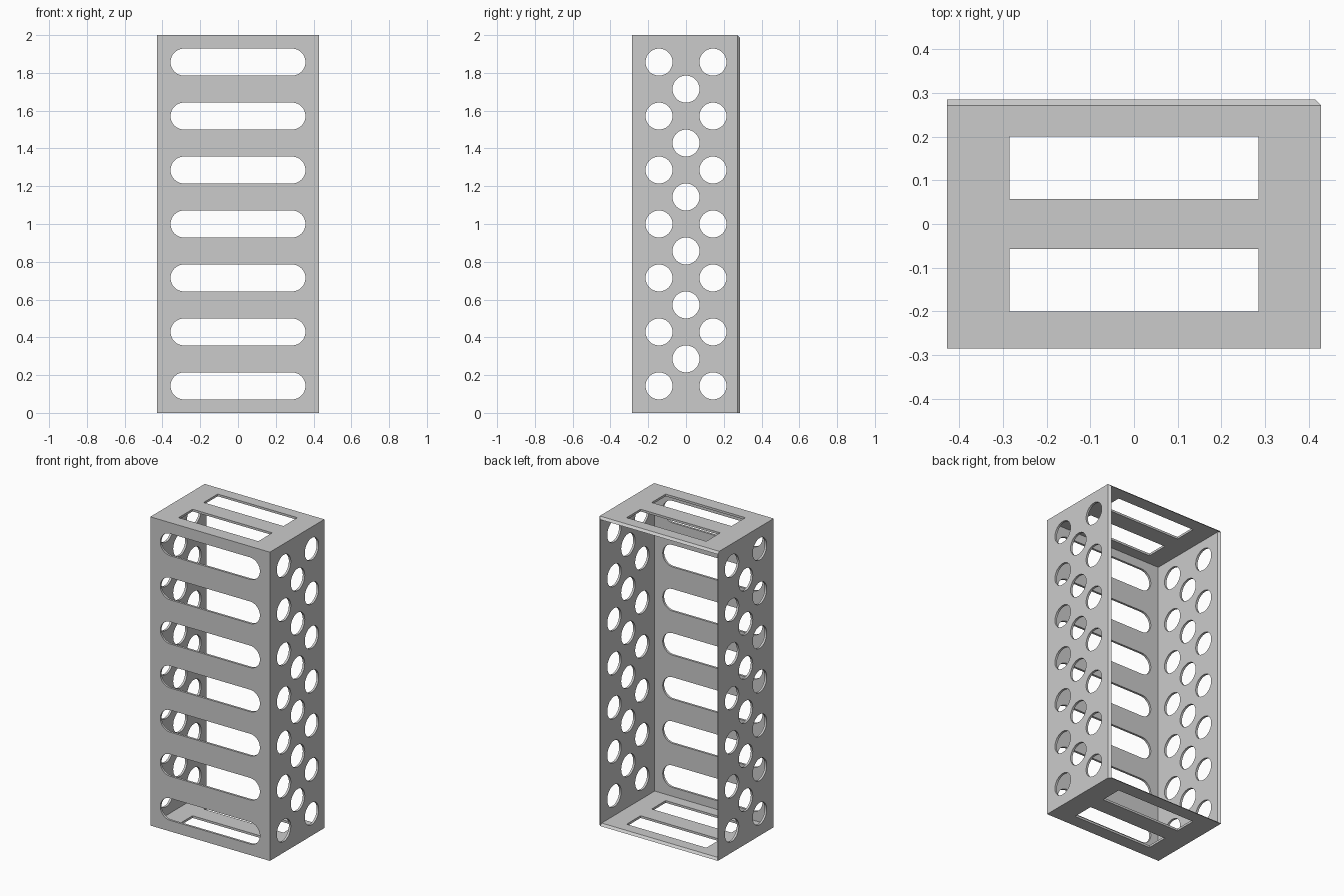
import bpy, bmesh, math
from mathutils import Vector

if "Cube" in bpy.data.objects:
    bpy.data.objects.remove(bpy.data.objects["Cube"])

U = 1 / 70                       # one design unit, also the wall thickness
HX, HY, HZ = 30 * U, 20 * U, 140 * U

grey = bpy.data.materials.new("light_grey")
grey.use_nodes = True
colour = (0.6, 0.6, 0.6, 1)
grey.diffuse_color = colour
grey.node_tree.nodes["Principled BSDF"].inputs["Base Color"].default_value = colour


def to_object(name, bm):
    bmesh.ops.recalc_face_normals(bm, faces=bm.faces)
    mesh = bpy.data.meshes.new(name)
    bm.to_mesh(mesh)
    bm.free()
    mesh.materials.append(grey)
    ob = bpy.data.objects.new(name, mesh)
    bpy.context.collection.objects.link(ob)
    return ob


def prism(bm, points, direction):
    """Extrude a closed outline along a direction."""
    face = bm.faces.new([bm.verts.new(p) for p in points])
    out = bmesh.ops.extrude_face_region(bm, geom=[face])
    moved = [v for v in out["geom"] if isinstance(v, bmesh.types.BMVert)]
    bmesh.ops.translate(bm, verts=moved, vec=Vector(direction))


def stadium(half_straight, radius, steps=24):
    """Rounded slot outline; a plain circle when the straight part is zero."""
    pts = []
    for side in (1, -1):
        for i in range(steps + 1 if half_straight else steps):
            a = math.pi * (i / steps - 0.5)
            pts.append((side * (half_straight + radius * math.cos(a)),
                        side * radius * math.sin(a)))
    return pts


# Open-backed shell: rings run along the outside, over the bevelled rim, then inside
bm = bmesh.new()
rings = []
for y, left, right, low, high in (
        (-HY, 0, 0, 0, 0),
        (HY - U, 0, 0, 0, 0),
        (HY, 0, U, 0, U),
        (HY - U, U, U, U, U),
        (U - HY, U, U, U, U)):
    x0, x1, z0, z1 = left - HX, HX - right, low, HZ - high
    rings.append([bm.verts.new((x, y, z)) for x, z in
                  ((x0, z0), (x1, z0), (x1, z1), (x0, z1))])
for a, b in zip(rings, rings[1:]):
    for i in range(4):
        j = (i + 1) % 4
        bm.faces.new((a[i], a[j], b[j], b[i]))
bm.faces.new(rings[0])
bm.faces.new(rings[-1])
shell = to_object("perforated_case", bm)

# Front slots
front = bmesh.new()
for row in range(7):
    z = (10 + 20 * row) * U
    prism(front, [(x, -HY - U, z + h) for x, h in stadium(20 * U, 5 * U)], (0, 3 * U, 0))

# Staggered round holes through both side walls
sides = bmesh.new()
holes = [(y, 10 + 20 * row) for row in range(7) for y in (-10, 10)]
holes += [(0, 20 + 20 * row) for row in range(6)]
for y, z in holes:
    prism(sides, [(-HX - U, y * U + a, z * U + b) for a, b in stadium(0, 5 * U)],
          (2 * HX + 2 * U, 0, 0))

# Rectangular openings through top and bottom
ends = bmesh.new()
for s in (-1, 1):
    prism(ends, [(x * U, s * y * U, -U) for x, y in
                 ((-20, 4), (20, 4), (20, 14), (-20, 14))], (0, 0, HZ + 2 * U))

# Cut the openings and discard the cutters
cutters = []
for name, bm in (("front_slot_cutter", front), ("side_hole_cutter", sides),
                 ("end_opening_cutter", ends)):
    cutter = to_object(name, bm)
    cutter.hide_render = True
    mod = shell.modifiers.new(name, 'BOOLEAN')
    mod.operation, mod.solver, mod.object = 'DIFFERENCE', 'EXACT', cutter
    cutters.append(cutter)
bpy.context.view_layer.update()
graph = bpy.context.evaluated_depsgraph_get()
cut_mesh = bpy.data.meshes.new_from_object(shell.evaluated_get(graph))
shell.modifiers.clear()
shell.data = cut_mesh
for cutter in cutters:
    bpy.data.objects.remove(cutter)
cut_mesh.materials.clear()
cut_mesh.materials.append(grey)
for poly in cut_mesh.polygons:
    poly.material_index = 0

# Smooth hole walls, crisp edges
bpy.ops.object.select_all(action='DESELECT')
shell.select_set(True)
bpy.context.view_layer.objects.active = shell
bpy.ops.object.shade_smooth_by_angle(angle=math.radians(30))
